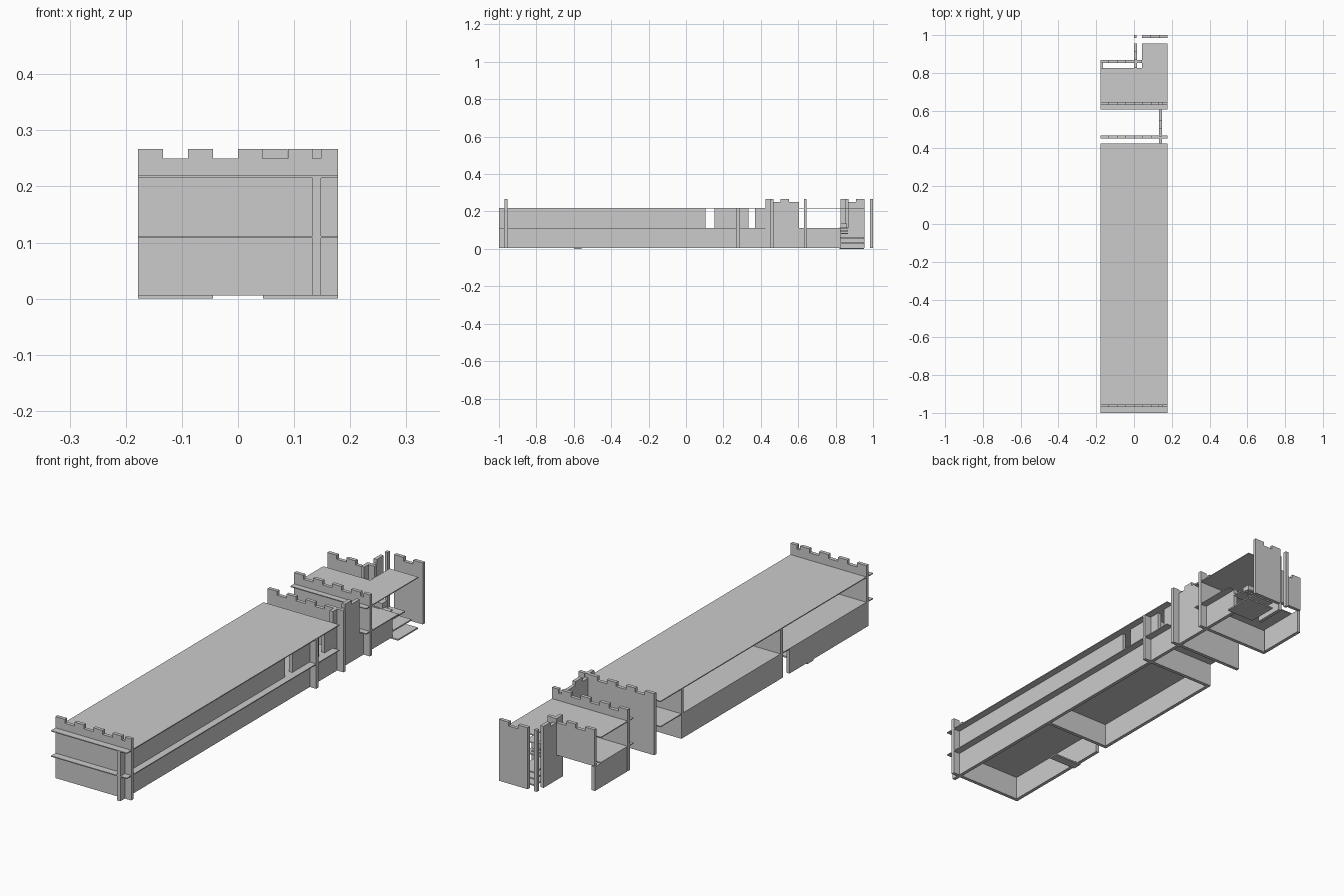
import bpy

if "Cube" in bpy.data.objects:
    bpy.data.objects.remove(bpy.data.objects["Cube"])

X = 0.178            # half width of the building
T = 0.015            # wall thickness
BASE, LOW, TOP = 0.006, 0.25, 0.267
FLOOR, ROOF = (0.108, 0.112), (0.215, 0.219)


def prism(name, profile, lo, hi, axis):
    """Extrude a (horizontal, z) outline from lo to hi along x or y."""
    put = (lambda a, z, d: (d, a, z)) if axis == 'x' else (lambda a, z, d: (a, d, z))
    n = len(profile)
    verts = [put(a, z, d) for d in (lo, hi) for a, z in profile]
    faces = [list(range(n))[::-1], list(range(n, 2 * n))]
    faces += [(i, (i + 1) % n, n + (i + 1) % n, n + i) for i in range(n)]
    if axis == 'x':
        faces = [list(f)[::-1] for f in faces]
    # profiles run counter-clockwise seen along the extrusion, so flip once
    faces = [list(f)[::-1] for f in faces]
    mesh = bpy.data.meshes.new(name)
    mesh.from_pydata(verts, [], faces)
    mesh.update()
    ob = bpy.data.objects.new(name, mesh)
    bpy.context.collection.objects.link(ob)
    return ob


def box(name, x, y, z):
    return prism(name, [(x[0], z[0]), (x[1], z[0]), (x[1], z[1]), (x[0], z[1])], y[0], y[1], 'y')


def battlement(name, a0, a1, d, axis, gaps, z0=BASE):
    """Wall from a0 to a1 at depth d with notches cut in the top edge."""
    pts = [(a0, z0), (a1, z0)]
    end = a1
    top = [(a0, TOP)]
    for g0, g1 in gaps:
        top += [(g0, TOP), (g0, LOW)]
        if g1 < end:
            top += [(g1, LOW), (g1, TOP)]
        else:
            top.append((end, LOW))
    if gaps[-1][1] < end:
        top.append((end, TOP))
    return prism(name, pts + top[::-1], d, d + T, axis)


# Thin floor and roof slabs
for part, z in (("floor", FLOOR), ("roof", ROOF)):
    box("main_" + part, (-X, X), (-1, 0.425), z)
    box("rear_" + part, (-X, X), (0.605, 0.825), z)
box("stair_roof", (0.043, X), (0.825, 0.955), ROOF)

# Crenellated cross walls
front_gaps = [(-0.134, -0.089), (-0.045, 0.0), (0.044, 0.089), (0.133, 0.148)]
for name, y in (("front_wall", -0.97), ("middle_wall", 0.453), ("rear_cross_wall", 0.63)):
    battlement(name, -X, X, y, 'y', front_gaps)
battlement("rear_upper_wall", -X, 0.043, 0.853, 'y',
           [(-0.134, -0.089), (-0.045, 0.0)], FLOOR[1])
battlement("stair_end_wall", 0.043, X, 0.985, 'y', [(0.088, 0.133)])
box("stair_door_post", (0.0, 0.013), (0.985, 1.0), (BASE, TOP))

# Crenellated walls running lengthwise
battlement("link_wall", 0.425, 0.605, 0.133, 'x', [(0.465, 0.505), (0.55, 0.605)])
battlement("stair_side_wall", 0.825, 0.955, 0.0, 'x', [(0.87, 0.91)])

# Right side: solid below, openings above
RX = (0.133, 0.148)
box("right_lower_wall", RX, (-1, 0.425), (BASE, FLOOR[0]))
for i, y in enumerate([(-1, 0.105), (0.153, 0.333), (0.37, 0.425)]):
    box(f"right_upper_wall_{i}", RX, y, (FLOOR[1], ROOF[0]))
box("rear_right_lower_wall", RX, (0.605, 0.825), (BASE, FLOOR[0]))

# Left side: lower level only
LX = (-X, -X + T)
for i, y in enumerate([(-0.97, -0.44), (-0.38, 0.277), (0.65, 0.865)]):
    box(f"left_lower_wall_{i}", LX, y, (BASE, FLOOR[0]))

# Interior partitions on both levels
for name, y, x1 in (("partition_front", -0.395, 0.133), ("partition_rear", 0.27, X)):
    for lvl, z in (("lower", (BASE, FLOOR[0])), ("upper", (FLOOR[1], ROOF[0]))):
        box(f"{name}_{lvl}", (-X, x1), (y, y + T), z)

# Door sill
box("door_sill", (-X, -0.045), (-0.6, -0.56), (0, BASE))

# Stairs: stacked treads, then small upper steps
for i in range(3):
    box(f"stair_tread_{i}", (0.045, X - 0.03 * i), (0.82, 0.952), (0.027 * i, 0.027 * i + 0.006))
for i in range(3):
    box(f"stair_upper_step_{i}", (0.045, 0.15 - 0.03 * i), (0.82, 0.865),
        (0.08 + 0.014 * i, 0.086 + 0.014 * i))
box("stair_landing_block", (0.06, 0.1), (0.825, 0.86), (0.112, 0.135))
